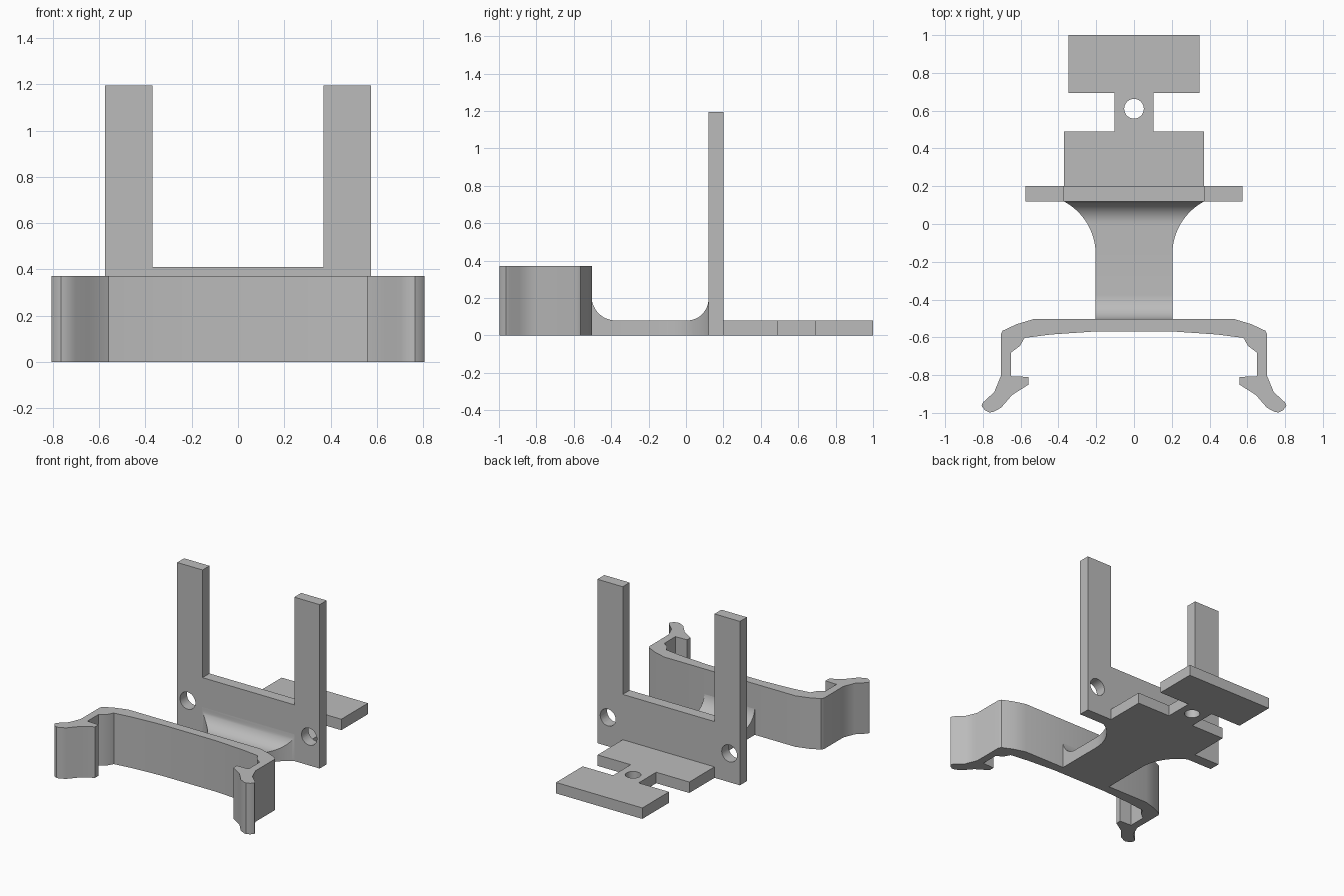
import bpy, bmesh, math
from mathutils import Vector

cube = bpy.data.objects.get("Cube")
if cube:
    bpy.data.objects.remove(cube, do_unlink=True)

grey = bpy.data.materials.new("plain grey")
grey.use_nodes = True
colour = (0.5, 0.5, 0.5, 1)
grey.diffuse_color = colour
grey.node_tree.nodes["Principled BSDF"].inputs["Base Color"].default_value = colour


def finish(bm, name, smooth=False):
    bmesh.ops.recalc_face_normals(bm, faces=bm.faces)
    mesh = bpy.data.meshes.new(name)
    bm.to_mesh(mesh)
    bm.free()
    mesh.materials.append(grey)
    obj = bpy.data.objects.new(name, mesh)
    bpy.context.collection.objects.link(obj)
    bpy.ops.object.select_all(action='DESELECT')
    bpy.context.view_layer.objects.active = obj
    obj.select_set(True)
    if smooth:
        bpy.ops.object.shade_smooth_by_angle(angle=math.radians(32))
    return obj


def prism(name, half, place, push, smooth=False):
    """Mirror a half outline across x = 0, then extrude it along push."""
    outline = half + [(-x, v) for x, v in reversed(half) if x > 0]
    bm = bmesh.new()
    face = bm.faces.new([bm.verts.new(place(x, v)) for x, v in outline])
    new = bmesh.ops.extrude_face_region(bm, geom=[face])["geom"]
    bmesh.ops.translate(bm, vec=Vector(push),
                        verts=[g for g in new if isinstance(g, bmesh.types.BMVert)])
    return finish(bm, name, smooth)


def drill(obj, centre, radius, turn=(0, 0, 0)):
    """Cut a round through hole."""
    bpy.ops.mesh.primitive_cylinder_add(vertices=40, radius=radius, depth=0.3,
                                        location=centre, rotation=turn)
    cutter = bpy.context.object
    cutter.hide_render = True
    mod = obj.modifiers.new("hole", 'BOOLEAN')
    mod.operation = 'DIFFERENCE'
    mod.solver = 'EXACT'
    mod.object = cutter
    bpy.ops.object.select_all(action='DESELECT')
    bpy.context.view_layer.objects.active = obj
    obj.select_set(True)
    bpy.ops.object.modifier_apply(modifier=mod.name)
    bpy.data.objects.remove(cutter, do_unlink=True)
    bpy.ops.object.shade_smooth_by_angle(angle=math.radians(32))


# Upright plate with two posts and two screw holes
plate = prism("upright_plate",
              [(0, 0), (0.575, 0), (0.575, 1.195), (0.37, 1.195), (0.37, 0.41), (0, 0.41)],
              lambda x, z: (x, 0.12, z), (0, 0.08, 0))
for side in (-1, 1):
    drill(plate, (side * 0.49, 0.16, 0.21), 0.062, (math.pi / 2, 0, 0))

# Flat rear tongue with a narrow neck and a hole
tongue = prism("rear_tongue",
               [(0, 0.2), (0.37, 0.2), (0.37, 0.49), (0.103, 0.49), (0.103, 0.693),
                (0.348, 0.693), (0.348, 1.0), (0, 1.0)],
               lambda x, y: (x, y, 0), (0, 0, 0.08))
drill(tongue, (0, 0.61, 0.04), 0.052)

# Front clip with hooked, flared jaws
prism("front_clip",
      [(0, -0.503), (0.53, -0.503), (0.62, -0.53), (0.695, -0.565), (0.705, -0.585),
       (0.705, -0.805), (0.74, -0.89), (0.80, -0.945), (0.807, -0.963), (0.79, -0.985),
       (0.765, -0.998), (0.745, -0.995), (0.704, -0.973), (0.645, -0.905),
       (0.558, -0.85), (0.558, -0.81), (0.65, -0.806), (0.65, -0.68), (0.603, -0.645),
       (0.58, -0.603), (0.44, -0.585), (0.22, -0.57), (0, -0.57)],
      lambda x, y: (x, y, 0), (0, 0, 0.372), True)

# Connecting stem: fillets rise at both ends and the sides flare to the plate
FRONT, BACK, FLARE = 0.13, 0.115, 0.316
front_y, back_y, flare_y = -0.375, 0.005, -0.16


def stem_size(y):
    run = max(0, y - flare_y)
    width = 0.203 + FLARE - math.sqrt(FLARE ** 2 - run ** 2)
    radius, d = (FRONT, front_y - y) if y < front_y else (BACK, max(0, y - back_y))
    height = 0.08 + radius - math.sqrt(max(0, radius ** 2 - d ** 2))
    return width, height


arc = [math.sin(i / 12 * math.pi / 2) for i in range(13)]
stations = [front_y - FRONT * s for s in reversed(arc)]
stations += [flare_y + (back_y - flare_y) * i / 8 for i in range(8)]
stations += [back_y + BACK * s for s in arc]

bm = bmesh.new()
rings = []
for y in stations:
    w, h = stem_size(y)
    rings.append([bm.verts.new(p) for p in ((-w, y, 0), (w, y, 0), (w, y, h), (-w, y, h))])
for a, b in zip(rings, rings[1:]):
    for i in range(4):
        j = (i + 1) % 4
        bm.faces.new((a[i], a[j], b[j], b[i]))
bm.faces.new(rings[0])
bm.faces.new(rings[-1])
finish(bm, "stem", True)
